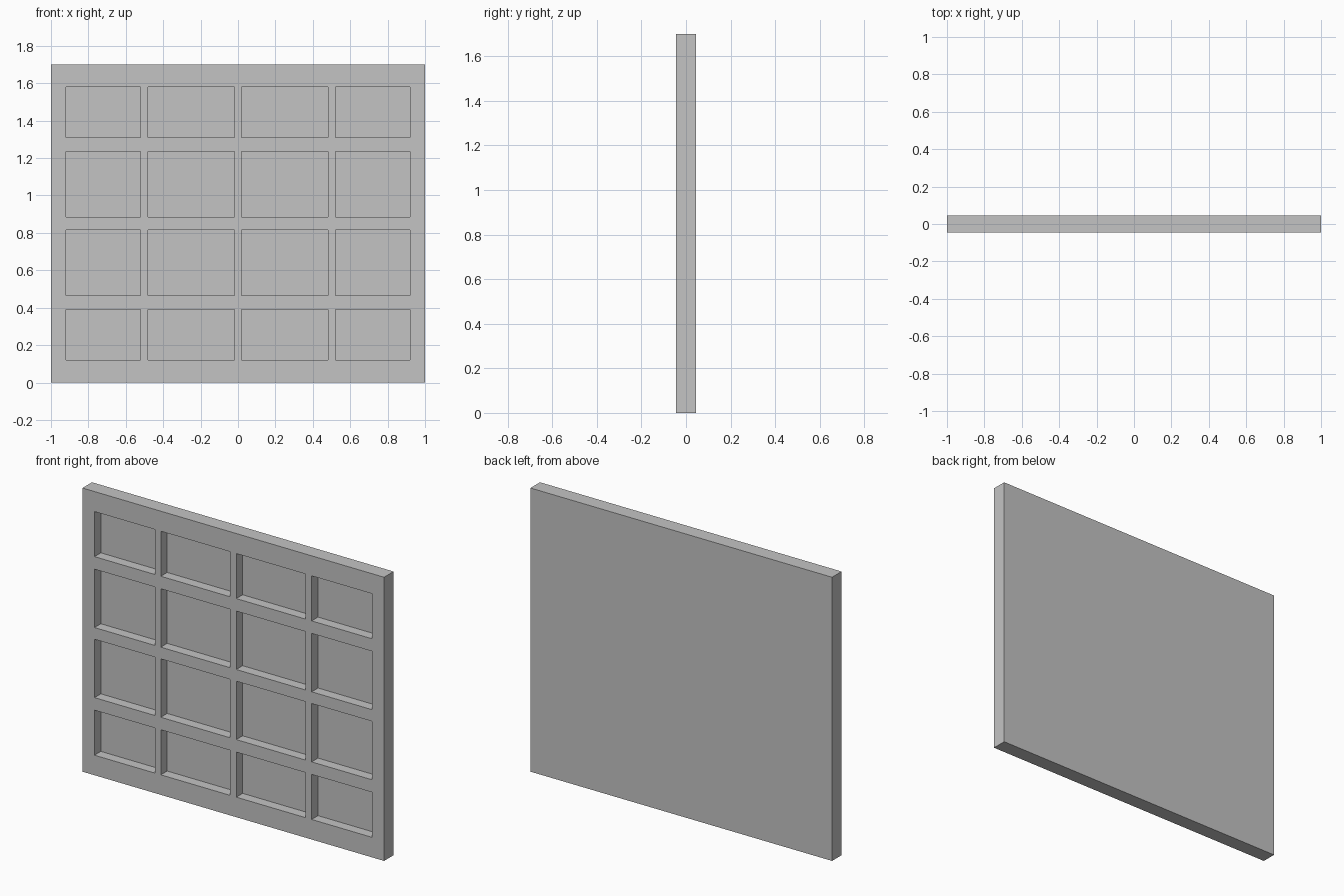
import bpy
import bmesh
from mathutils import Matrix, Vector

cube = bpy.data.objects.get("Cube")
if cube:
    bpy.data.objects.remove(cube, do_unlink=True)

WIDTH, HEIGHT, THICK, RECESS = 2.0, 1.70, 0.09, 0.06
# Openings as (start, end) pairs: columns mirrored about x = 0, rows upwards
half_columns = [(0.02, 0.48), (0.52, 0.92)]
columns = half_columns + [(-b, -a) for a, b in half_columns]
rows = [(0.12, 0.39), (0.465, 0.815), (0.885, 1.235), (1.31, 1.58)]


def material(name, value):
    mat = bpy.data.materials.new(name)
    mat.use_nodes = True
    colour = (value, value, value, 1)
    mat.diffuse_color = colour
    mat.node_tree.nodes["Principled BSDF"].inputs["Base Color"].default_value = colour
    return mat


def inside(value, spans):
    return any(a < value < b for a, b in spans)


def cut(bm, point, normal):
    bmesh.ops.bisect_plane(bm, geom=bm.verts[:] + bm.edges[:] + bm.faces[:],
                           plane_co=point, plane_no=normal)


# Solid slab standing on the ground
bm = bmesh.new()
bmesh.ops.create_cube(bm, size=1, matrix=Matrix.Translation((0, 0, HEIGHT / 2))
                      @ Matrix.Diagonal((WIDTH, THICK, HEIGHT, 1)))

# Score the slab along the edges of every opening
for span in columns:
    for x in span:
        cut(bm, Vector((x, 0, 0)), Vector((1, 0, 0)))
for span in rows:
    for z in span:
        cut(bm, Vector((0, 0, z)), Vector((0, 0, 1)))

# Sink the sixteen coffers into the front
bm.normal_update()
coffers = []
for face in bm.faces:
    centre = face.calc_center_median()
    if face.normal.y < -0.9 and inside(centre.x, columns) and inside(centre.z, rows):
        coffers.append(face)
bmesh.ops.inset_individual(bm, faces=coffers, thickness=0, depth=-RECESS)
bmesh.ops.recalc_face_normals(bm, faces=bm.faces[:])

mesh = bpy.data.meshes.new("coffered_panel")
bm.to_mesh(mesh)
bm.free()
mesh.materials.append(material("plain grey", 0.55))
panel = bpy.data.objects.new("coffered_panel", mesh)
bpy.context.collection.objects.link(panel)
